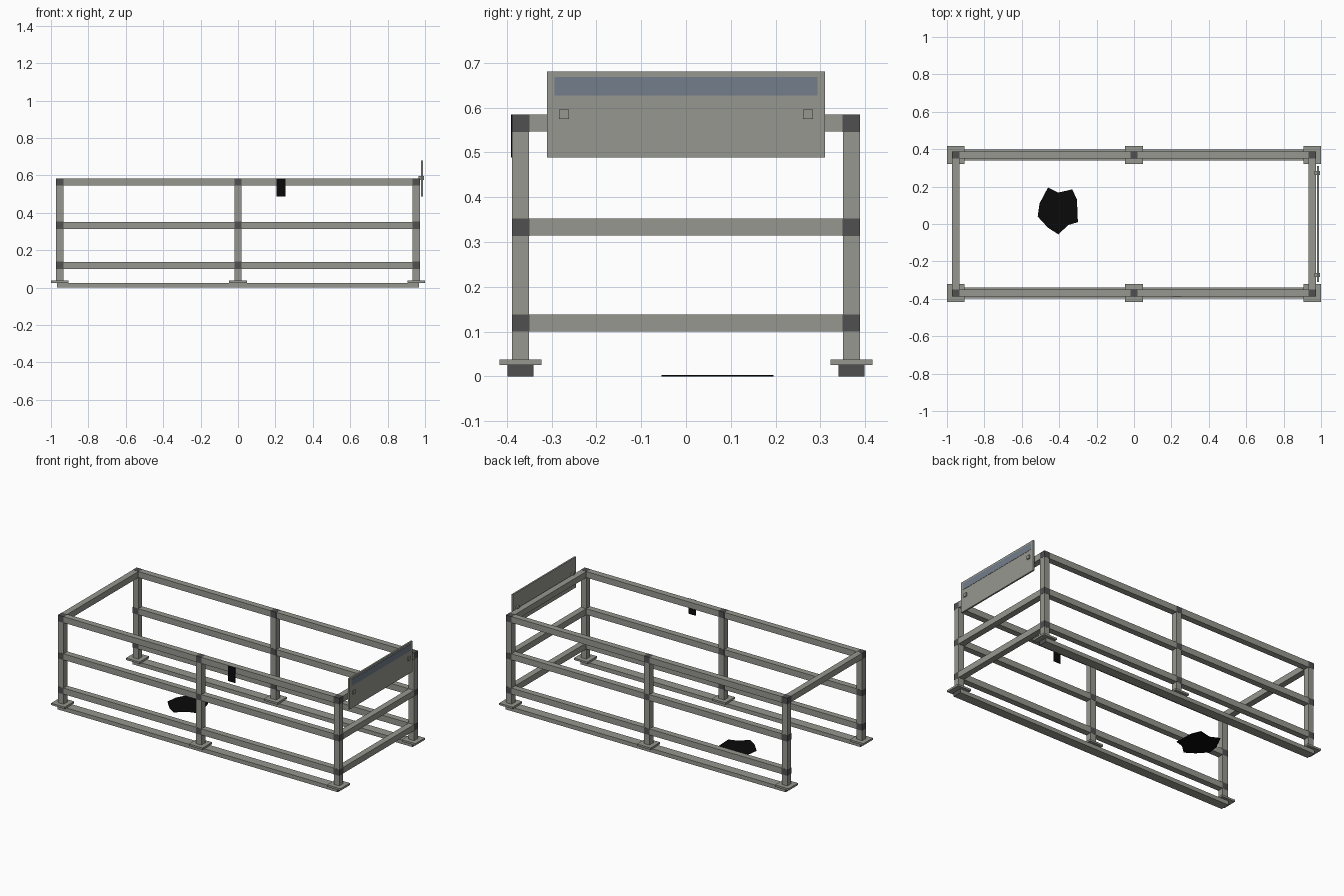
import bpy
import bmesh
from mathutils import Matrix, Vector

if "Cube" in bpy.data.objects:
    bpy.data.objects.remove(bpy.data.objects["Cube"])


def material(name, rgb):
    m = bpy.data.materials.new(name)
    m.use_nodes = True
    m.diffuse_color = (*rgb, 1)
    bsdf = next(n for n in m.node_tree.nodes if n.type == "BSDF_PRINCIPLED")
    bsdf.inputs["Base Color"].default_value = (*rgb, 1)
    return m


STEEL = material("grey steel", (0.31, 0.31, 0.28))
JOINT = material("dark joint", (0.08, 0.08, 0.08))
BLUE = material("slate blue", (0.17, 0.205, 0.26))
BLACK = material("black", (0.003, 0.003, 0.003))


def finish(name, bm, mats):
    bmesh.ops.recalc_face_normals(bm, faces=bm.faces)
    mesh = bpy.data.meshes.new(name)
    bm.to_mesh(mesh)
    bm.free()
    for m in mats:
        mesh.materials.append(m)
    obj = bpy.data.objects.new(name, mesh)
    bpy.context.scene.collection.objects.link(obj)
    return obj


def box(name, centre, size, mat, end_mat=None):
    bm = bmesh.new()
    bmesh.ops.create_cube(bm, size=1, matrix=Matrix.Translation(centre) @ Matrix.Diagonal((*size, 1)))
    if end_mat:
        bm.normal_update()
        for f in bm.faces:
            f.material_index = int(abs(f.normal.x) > 0.5)
    return finish(name, bm, [mat, end_mat] if end_mat else [mat])


TUBE = 0.038
END_X, SIDE_Y = 0.953, 0.369
TOP = 0.584
LEVELS = {"lower": 0.119, "middle": 0.333, "top": TOP - TUBE / 2}
SIDES = {"front": -SIDE_Y, "back": SIDE_Y}
COLUMNS = {"right": -END_X, "centre": 0, "left": END_X}

for side, y in SIDES.items():
    # Floor rail and the three long rails
    box(f"{side}_floor_rail", (0, y, 0.0125), (1.935, 0.058, 0.025), STEEL, JOINT)
    for level, z in LEVELS.items():
        box(f"{side}_{level}_rail", (0, y, z), (2 * END_X, TUBE, TUBE), STEEL)
    # Posts with foot plates and dark joints at each rail
    for column, x in COLUMNS.items():
        box(f"{side}_{column}_post", (x, y, (TOP + 0.03) / 2), (TUBE, TUBE, TOP - 0.03), STEEL)
        box(f"{side}_{column}_foot_plate", (x, y, 0.031), (0.094, 0.094, 0.012), STEEL)
        for level, z in LEVELS.items():
            s = TUBE + 0.001
            box(f"{side}_{column}_{level}_joint", (x, y, z), (s, s, s), JOINT)

# End rails: full set on the left, only the top one on the open right end
for level, z in LEVELS.items():
    box(f"left_end_{level}_rail", (END_X, 0, z), (TUBE, 2 * SIDE_Y, TUBE), STEEL)
box("right_end_top_rail", (-END_X, 0, LEVELS["top"]), (TUBE, 2 * SIDE_Y, TUBE), STEEL)

# Sign board with a blue band and two square bolts
box("sign_board", (0.983, 0, 0.584), (0.01, 0.62, 0.192), STEEL)
box("sign_band", (0.9885, 0, 0.6475), (0.002, 0.586, 0.041), BLUE)
for name, y in (("front", -0.272), ("back", 0.272)):
    box(f"sign_{name}_bolt", (0.98, y, 0.585), (0.03, 0.022, 0.022), STEEL)

# Small tag on the front top rail
box("front_tag", (0.23, -SIDE_Y - TUBE / 2 - 0.0015, 0.536), (0.048, 0.003, 0.096), BLACK)

# Irregular flat patch on the floor
outline = [(-0.46, 0.195), (-0.405, 0.168), (-0.33, 0.185), (-0.305, 0.13), (-0.3, 0.01),
           (-0.35, -0.005), (-0.405, -0.055), (-0.46, -0.02), (-0.515, 0.04), (-0.505, 0.11)]
bm = bmesh.new()
patch = bm.faces.new([bm.verts.new((x, y, 0)) for x, y in outline])
raised = bmesh.ops.extrude_face_region(bm, geom=[patch])["geom"]
bmesh.ops.translate(bm, vec=Vector((0, 0, 0.003)),
                    verts=[g for g in raised if isinstance(g, bmesh.types.BMVert)])
finish("floor_patch", bm, [BLACK])
